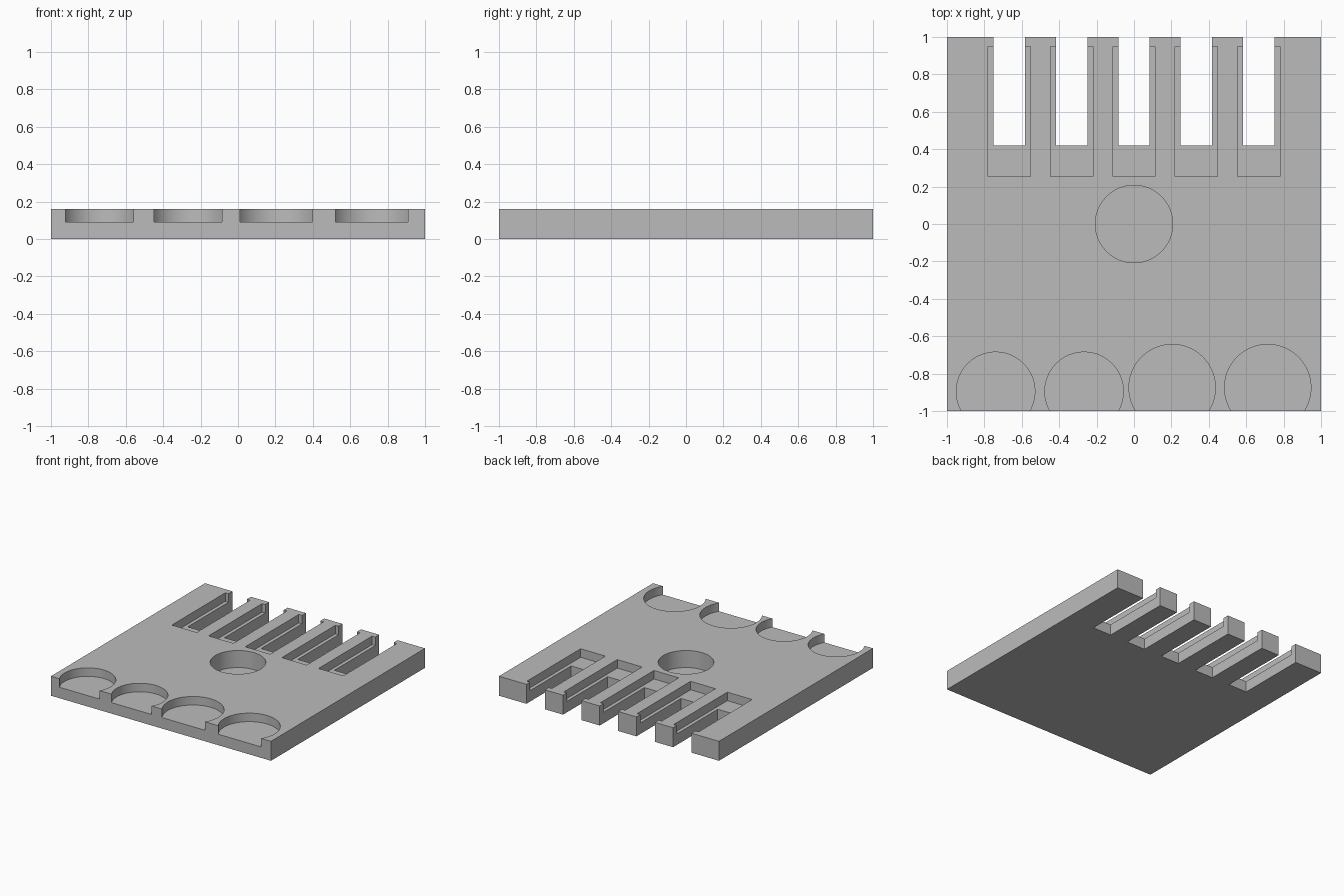
import bpy
import bmesh
from mathutils import Matrix

old = bpy.data.objects.get("Cube")
if old:
    bpy.data.objects.remove(old, do_unlink=True)

TOP = 0.16      # slab thickness
LEDGE = 0.09    # floor of the shallow pockets
WELL = 0.02     # floor of the central well

grey = bpy.data.materials.new("plain_grey")
grey.use_nodes = True
grey.diffuse_color = (0.5, 0.5, 0.5, 1)
grey.node_tree.nodes["Principled BSDF"].inputs["Base Color"].default_value = (0.5, 0.5, 0.5, 1)


def finish(name, bm):
    mesh = bpy.data.meshes.new(name)
    bm.to_mesh(mesh)
    bm.free()
    mesh.materials.append(grey)
    obj = bpy.data.objects.new(name, mesh)
    bpy.context.collection.objects.link(obj)
    return obj


def box(name, x0, x1, y0, y1, z0, z1):
    bm = bmesh.new()
    place = Matrix.Translation(((x0 + x1) / 2, (y0 + y1) / 2, (z0 + z1) / 2))
    size = Matrix.Diagonal((x1 - x0, y1 - y0, z1 - z0, 1))
    bmesh.ops.create_cube(bm, size=1, matrix=place @ size)
    return finish(name, bm)


def cylinder(name, x, y, radius, z0, z1):
    bm = bmesh.new()
    bmesh.ops.create_cone(bm, cap_ends=True, segments=96, radius1=radius, radius2=radius,
                          depth=z1 - z0, matrix=Matrix.Translation((x, y, (z0 + z1) / 2)))
    return finish(name, bm)


def cut(target, cutter):
    mod = target.modifiers.new(cutter.name, "BOOLEAN")
    mod.operation = "DIFFERENCE"
    mod.solver = "EXACT"
    mod.object = cutter
    bpy.context.view_layer.objects.active = target
    bpy.ops.object.modifier_apply(modifier=mod.name)
    bpy.data.objects.remove(cutter, do_unlink=True)


# Flat square slab
slab = box("slotted_slab", -1, 1, -1, 1, 0, TOP)

# Five stepped slots along the back edge
for i in range(-2, 3):
    x = i / 3
    cut(slab, box("slot_recess", x - 0.113, x + 0.113, 0.255, 0.95, LEDGE, TOP + 0.1))
    cut(slab, box("slot_opening", x - 0.084, x + 0.084, 0.42, 1.1, -0.1, TOP + 0.2))

# Four round pockets that break through the front edge
for x, y, radius in ((-0.74, -0.895, 0.21), (-0.267, -0.895, 0.21),
                     (0.204, -0.875, 0.231), (0.715, -0.875, 0.231)):
    cut(slab, cylinder("round_pocket", x, y, radius, LEDGE, TOP + 0.1))

# Deep round well in the middle
cut(slab, cylinder("central_well", 0, 0, 0.207, WELL, TOP + 0.1))

# Smooth curved walls, sharp edges elsewhere
bpy.ops.object.select_all(action="DESELECT")
slab.select_set(True)
bpy.context.view_layer.objects.active = slab
bpy.ops.object.shade_smooth_by_angle()
